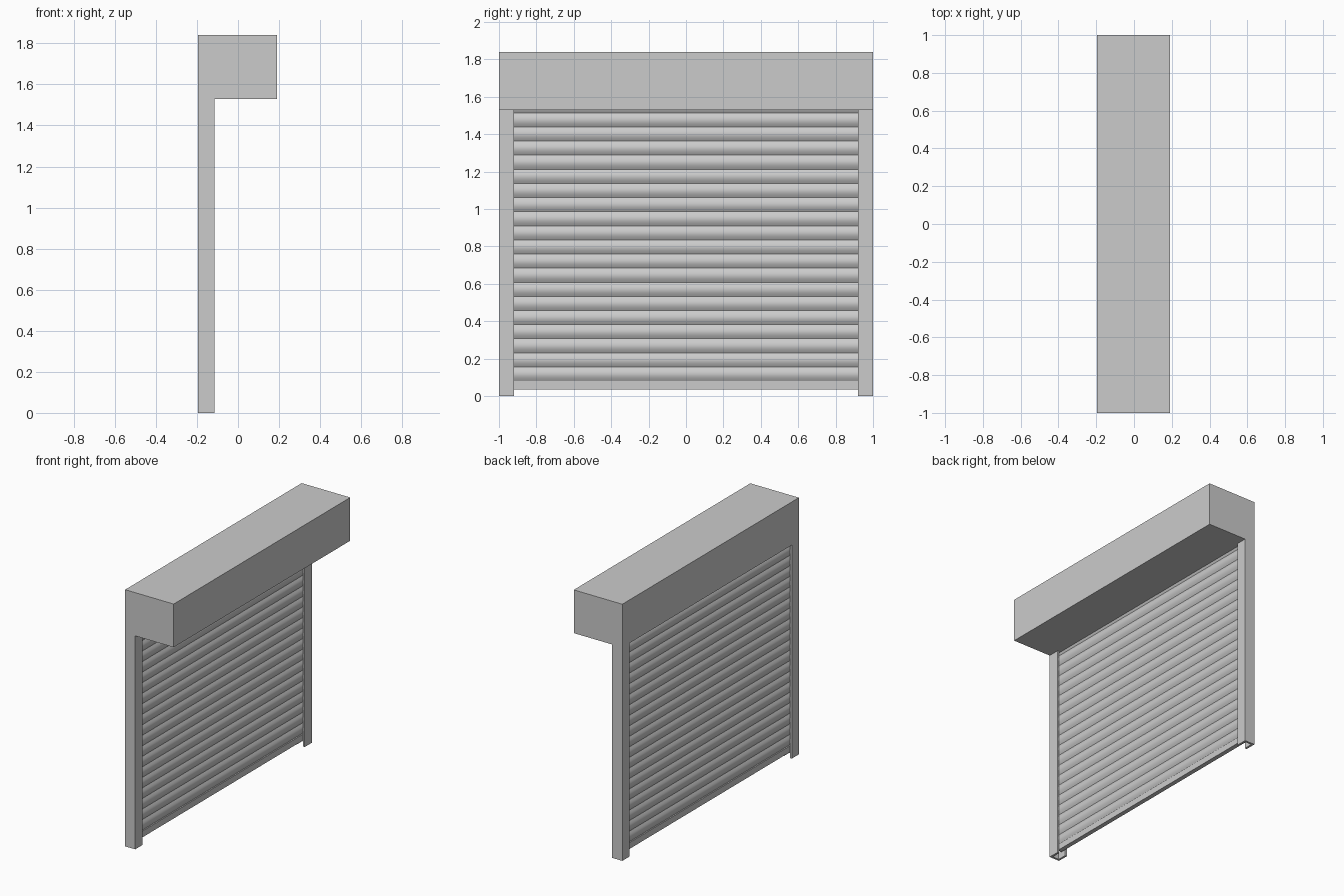
import bpy, math

if "Cube" in bpy.data.objects:
    bpy.data.objects.remove(bpy.data.objects["Cube"])

RAIL_X0, RAIL_X1 = -0.195, -0.115
MID_X = (RAIL_X0 + RAIL_X1) / 2
BOX_Z, TOP_Z = 1.53, 1.84
BAR_Z0, BAR_Z1 = 0.035, 0.08
PITCH = 0.0755
HALF_W = 0.945          # curtain runs slightly into the rail channels


def prism(name, outline, axis, length_from, length_to):
    """Extrude a 2D outline: axis 'z' takes (x, y) points, axis 'y' takes (x, z)."""
    def place(p, d):
        return (p[0], p[1], d) if axis == 'z' else (p[0], d, p[1])
    n = len(outline)
    verts = [place(p, d) for d in (length_from, length_to) for p in outline]
    faces = [(i, (i + 1) % n, (i + 1) % n + n, i + n) for i in range(n)]
    faces += [tuple(reversed(range(n))), tuple(range(n, 2 * n))]
    mesh = bpy.data.meshes.new(name)
    mesh.from_pydata(verts, [], faces)
    obj = bpy.data.objects.new(name, mesh)
    bpy.context.collection.objects.link(obj)
    # consistent outward normals
    bpy.context.view_layer.objects.active = obj
    obj.select_set(True)
    bpy.ops.object.mode_set(mode='EDIT')
    bpy.ops.mesh.select_all(action='SELECT')
    bpy.ops.mesh.normals_make_consistent(inside=False)
    bpy.ops.object.mode_set(mode='OBJECT')
    obj.select_set(False)
    return obj


def rect(x0, z0, x1, z1):
    return [(x0, z0), (x1, z0), (x1, z1), (x0, z1)]


# Housing box above the opening
prism("housing_box", rect(RAIL_X0, BOX_Z, 0.19, TOP_Z), 'y', -1, 1)

# C-shaped guide rail, open towards the curtain, mirrored to the other side
t = 0.015
rail = prism("guide_rails", [
    (RAIL_X0, 0.92), (RAIL_X0, 1), (RAIL_X1, 1), (RAIL_X1, 0.92),
    (RAIL_X1 - t, 0.92), (RAIL_X1 - t, 1 - t),
    (RAIL_X0 + t, 1 - t), (RAIL_X0 + t, 0.92)], 'z', 0, BOX_Z)
mirror = rail.modifiers.new("mirror", 'MIRROR')
mirror.use_axis = (False, True, False)

# Curved slat, bulging on both faces, stacked upwards into the housing
steps = 8
edge, bulge = 0.007, 0.014
front = [(edge + bulge * math.sin(math.pi * i / steps), BAR_Z1 + PITCH * i / steps)
         for i in range(steps + 1)]
outline = [(MID_X + d, z) for d, z in front] + [(MID_X - d, z) for d, z in reversed(front)]
slats = prism("curtain_slats", outline, 'y', -HALF_W, HALF_W)
stack = slats.modifiers.new("stack", 'ARRAY')
stack.count = 20
stack.use_relative_offset = False
stack.use_constant_offset = True
stack.constant_offset_displace = (0, 0, PITCH)
slats.select_set(True)
bpy.context.view_layer.objects.active = slats
bpy.ops.object.shade_smooth_by_angle(angle=math.radians(30))
slats.select_set(False)

# Flat bar along the bottom of the curtain
prism("bottom_bar", rect(MID_X - 0.016, BAR_Z0, MID_X + 0.016, BAR_Z1), 'y', -HALF_W, HALF_W)
